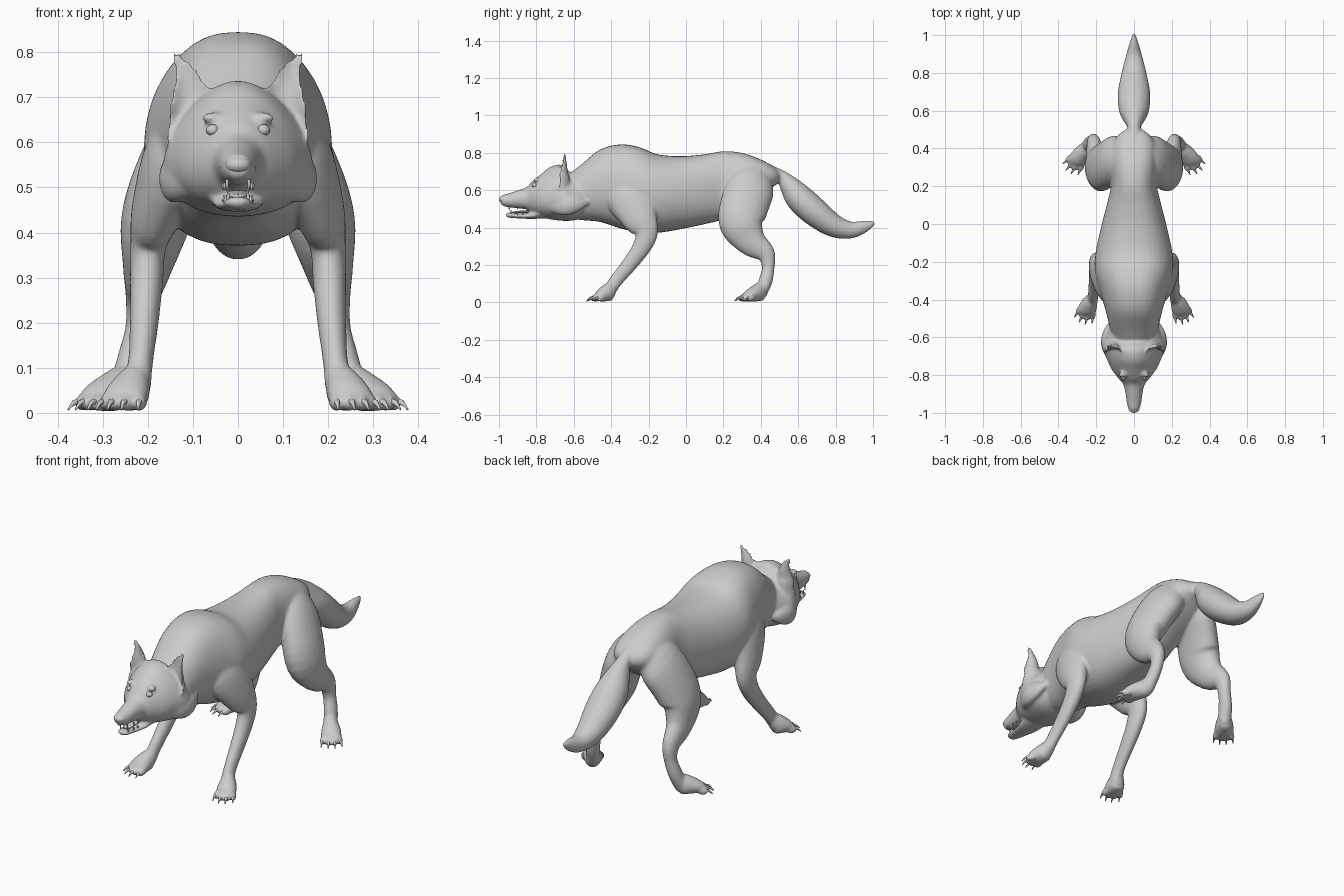
import bpy, bmesh, math
from mathutils import Vector, Matrix


def resample(rings, sub=4):
    """Catmull-Rom interpolation of ring tuples."""
    r = [Vector(p) for p in rings]
    r = [r[0]] + r + [r[-1]]
    out = []
    for i in range(1, len(r) - 2):
        a, b, c, d = r[i - 1:i + 3]
        for k in range(sub):
            t = k / sub
            out.append(0.5 * (2 * b + (c - a) * t + (2 * a - 5 * b + 4 * c - d) * t * t
                              + (3 * b - a - 3 * c + d) * t ** 3))
    return out + [r[-2]]


def loft(bm, rings, side=1, n=24, sub=4, axis=None, hollow=1.0, square=1.0):
    """Closed tube through rings (x, y, z, half width, half depth, low bulge)."""
    pts = resample([tuple(p) + (0,) * (6 - len(p)) for p in rings], sub)
    cen = [Vector((p[0] * side, p[1], p[2])) for p in pts]
    loops = []
    for i, p in enumerate(pts):
        t = axis or (cen[min(i + 1, len(cen) - 1)] - cen[max(i - 1, 0)]).normalized()
        s = Vector((1, 0, 0))
        s = (s - t * s.dot(t)).normalized()
        u = s.cross(t)
        loop = []
        for k in range(n):
            a = 2 * math.pi * k / n
            sn, cs = math.sin(a), math.cos(a)
            cs = math.copysign(abs(cs) ** square, cs)
            w = max(p[3], 0.002) * cs * (1 - p[5] * sn)
            h = max(p[4], 0.002) * sn * (hollow if sn > 0 else 1)
            loop.append(bm.verts.new(cen[i] + s * w + u * h))
        loops.append(loop)
    for a, b in zip(loops, loops[1:]):
        for k in range(n):
            bm.faces.new((a[k], a[(k + 1) % n], b[(k + 1) % n], b[k]))
    bm.faces.new(loops[0])
    bm.faces.new(loops[-1])


def profile(bm, rows, square=1.0):
    """Upright sections along y: (y, top, bottom, half width, low bulge)."""
    loft(bm, [(0, y, (t + b) / 2, w, (t - b) / 2, k) for y, t, b, w, k in rows],
         n=40, axis=Vector((0, 1, 0)), square=square)


def ball(bm, c, r, turn=0):
    m = Matrix.Translation(c) @ Matrix.Rotation(turn, 4, 'Z') @ Matrix.Diagonal((*r, 1))
    bmesh.ops.create_icosphere(bm, subdivisions=3, radius=1, matrix=m)


def finish(bm, name):
    bmesh.ops.recalc_face_normals(bm, faces=bm.faces[:])
    for f in bm.faces:
        f.smooth = True
    me = bpy.data.meshes.new(name)
    bm.to_mesh(me)
    bm.free()
    ob = bpy.data.objects.new(name, me)
    bpy.context.collection.objects.link(ob)
    return ob


skin, claws, eyes, teeth = (bmesh.new() for _ in range(4))

# Torso and neck
profile(skin, [(-0.66, 0.66, 0.46, 0.09, 0), (-0.56, 0.737, 0.44, 0.125, 0),
               (-0.46, 0.817, 0.43, 0.15, 0), (-0.35, 0.845, 0.395, 0.182, 0.04),
               (-0.25, 0.83, 0.375, 0.207, 0.03), (-0.15, 0.791, 0.372, 0.203, 0),
               (-0.02, 0.782, 0.393, 0.175, 0), (0.1, 0.792, 0.418, 0.145, 0),
               (0.2, 0.808, 0.445, 0.122, 0), (0.3, 0.799, 0.5, 0.125, 0),
               (0.4, 0.764, 0.56, 0.12, 0), (0.47, 0.724, 0.62, 0.085, 0),
               (0.508, 0.69, 0.65, 0.03, 0)], square=0.8)

# Skull and upper muzzle
profile(skin, [(-0.992, 0.56, 0.53, 0.016, 0), (-0.982, 0.574, 0.517, 0.028, 0),
               (-0.95, 0.582, 0.508, 0.038, 0), (-0.9, 0.599, 0.503, 0.045, 0),
               (-0.85, 0.618, 0.495, 0.056, 0), (-0.82, 0.65, 0.475, 0.08, 0.1),
               (-0.77, 0.69, 0.455, 0.116, 0.2), (-0.72, 0.727, 0.443, 0.138, 0.25),
               (-0.66, 0.735, 0.436, 0.16, 0.27), (-0.61, 0.69, 0.437, 0.155, 0.22),
               (-0.54, 0.70, 0.45, 0.125, 0.1)])

# Lower jaw
profile(skin, [(-0.962, 0.476, 0.458, 0.016, 0), (-0.945, 0.481, 0.452, 0.03, 0),
               (-0.88, 0.474, 0.448, 0.041, 0), (-0.82, 0.485, 0.446, 0.056, 0),
               (-0.74, 0.53, 0.45, 0.07, 0)])

# Tail
loft(skin, [(0, 0.44, 0.71, 0.035, 0.03), (0, 0.51, 0.675, 0.034, 0.032),
            (0, 0.55, 0.63, 0.052, 0.053), (0, 0.605, 0.56, 0.08, 0.075),
            (0, 0.69, 0.482, 0.086, 0.076), (0, 0.79, 0.41, 0.068, 0.062),
            (0, 0.88, 0.387, 0.046, 0.046), (0, 0.95, 0.404, 0.026, 0.034),
            (0, 1.0, 0.423, 0.009, 0.015), (0, 1.01, 0.427, 0.004, 0.006)])


def paw(heel, toe, side):
    """Paw with four toes and claws pointing from heel to toe."""
    h, t = Vector((*heel, 0)), Vector((*toe, 0))
    f = (t - h).normalized()
    lat = Vector((-f.y, f.x, 0))
    rows = [(-0.1, .055, .02, .026), (0.15, .058, .036, .05), (0.5, .046, .047, .043),
            (0.8, .034, .049, .032), (1.0, .023, .042, .018)]
    loft(skin, [(*(h.lerp(t, q).xy), z, a, b) for q, z, a, b in rows], side)
    for i in range(4):
        o = i - 1.5
        c = t + lat * o * 0.026 + f * (0.004 if abs(o) < 1 else -0.012) + Vector((0, 0, .022))
        d = (f + lat * o * 0.16).normalized()
        ball(skin, (c.x * side, c.y, c.z), (.016, .027, .019),
             math.atan2(-d.x * side, d.y))
        loft(claws, [(*(c + d * q + Vector((0, 0, z))), r, r) for q, z, r in
                     ((.01, .002, .008), (.028, .001, .006), (.045, -.015, .001))],
             side, n=8, sub=2)


for s in (1, -1):
    # Front leg
    loft(skin, [(0.08, -0.33, 0.68, 0.06, 0.10), (0.13, -0.295, 0.57, 0.078, 0.135),
                (0.18, -0.247, 0.45, 0.057, 0.098), (0.199, -0.212, 0.37, 0.04, 0.063),
                (0.203, -0.24, 0.29, 0.037, 0.049), (0.208, -0.305, 0.2, 0.032, 0.041),
                (0.216, -0.375, 0.115, 0.028, 0.036), (0.225, -0.41, 0.06, 0.033, 0.034)], s)
    paw((0.225, -0.388), (0.258, -0.48), s)

    # Hind leg
    loft(skin, [(0.045, 0.40, 0.70, 0.05, 0.07), (0.095, 0.355, 0.63, 0.078, 0.125),
                (0.15, 0.313, 0.52, 0.082, 0.13), (0.184, 0.298, 0.42, 0.077, 0.12),
                (0.202, 0.35, 0.325, 0.054, 0.082), (0.212, 0.425, 0.262, 0.038, 0.052),
                (0.219, 0.44, 0.19, 0.031, 0.034), (0.236, 0.427, 0.12, 0.032, 0.037),
                (0.25, 0.405, 0.06, 0.034, 0.034)], s)
    paw((0.242, 0.418), (0.318, 0.315), s)

    # Cheek fur
    loft(skin, [(0.09, -0.73, 0.535, 0.03, 0.05), (0.14, -0.65, 0.52, 0.032, 0.055),
                (0.142, -0.585, 0.525, 0.026, 0.042), (0.128, -0.522, 0.535, 0.008, 0.012)], s)

    # Brow
    ball(skin, (0.05 * s, -0.79, 0.654), (0.034, 0.02, 0.014), -0.5 * s)

    # Ear, scooped out at the front
    loft(skin, [(0.104, -0.685, 0.60, 0.055, 0.065), (0.104, -0.692, 0.68, 0.05, 0.068),
                (0.109, -0.678, 0.73, 0.037, 0.047), (0.124, -0.665, 0.77, 0.021, 0.027),
                (0.143, -0.652, 0.808, 0.006, 0.008)], s, hollow=-0.5)

    # Eye
    ball(eyes, (0.056 * s, -0.81, 0.627), (0.015, 0.015, 0.013))

    # Fangs and side teeth
    for x, y, z, dz in ((.024, -.945, .518, -.026), (.022, -.935, .47, .024),
                        (.03, -.90, .51, -.014), (.033, -.87, .508, -.012),
                        (.028, -.90, .468, .014), (.031, -.87, .47, .012)):
        loft(teeth, [(x, y, z, .004, .004), (x, y, z + dz * .5, .0035, .0035),
                     (x, y, z + dz, .001, .001)], s, n=8, sub=2)

# Blend all fur parts into one smooth skin
body = finish(skin, "body")
rm = body.modifiers.new("blend", 'REMESH')
rm.mode = 'VOXEL'
rm.voxel_size = 0.0065
rm.use_smooth_shade = True
sm = body.modifiers.new("soften", 'SMOOTH')
sm.factor = 0.5
sm.iterations = 12

finish(claws, "claws")
finish(eyes, "eyes")
finish(teeth, "teeth")

# Nose and tongue
nose = bmesh.new()
ball(nose, (0, -0.976, 0.55), (0.029, 0.024, 0.019))
finish(nose, "nose")
tongue = bmesh.new()
loft(tongue, [(0, -0.93, 0.48, 0.012, 0.004), (0, -0.91, 0.482, 0.02, 0.006),
              (0, -0.85, 0.486, 0.024, 0.007), (0, -0.8, 0.49, 0.024, 0.007)])
finish(tongue, "tongue")
